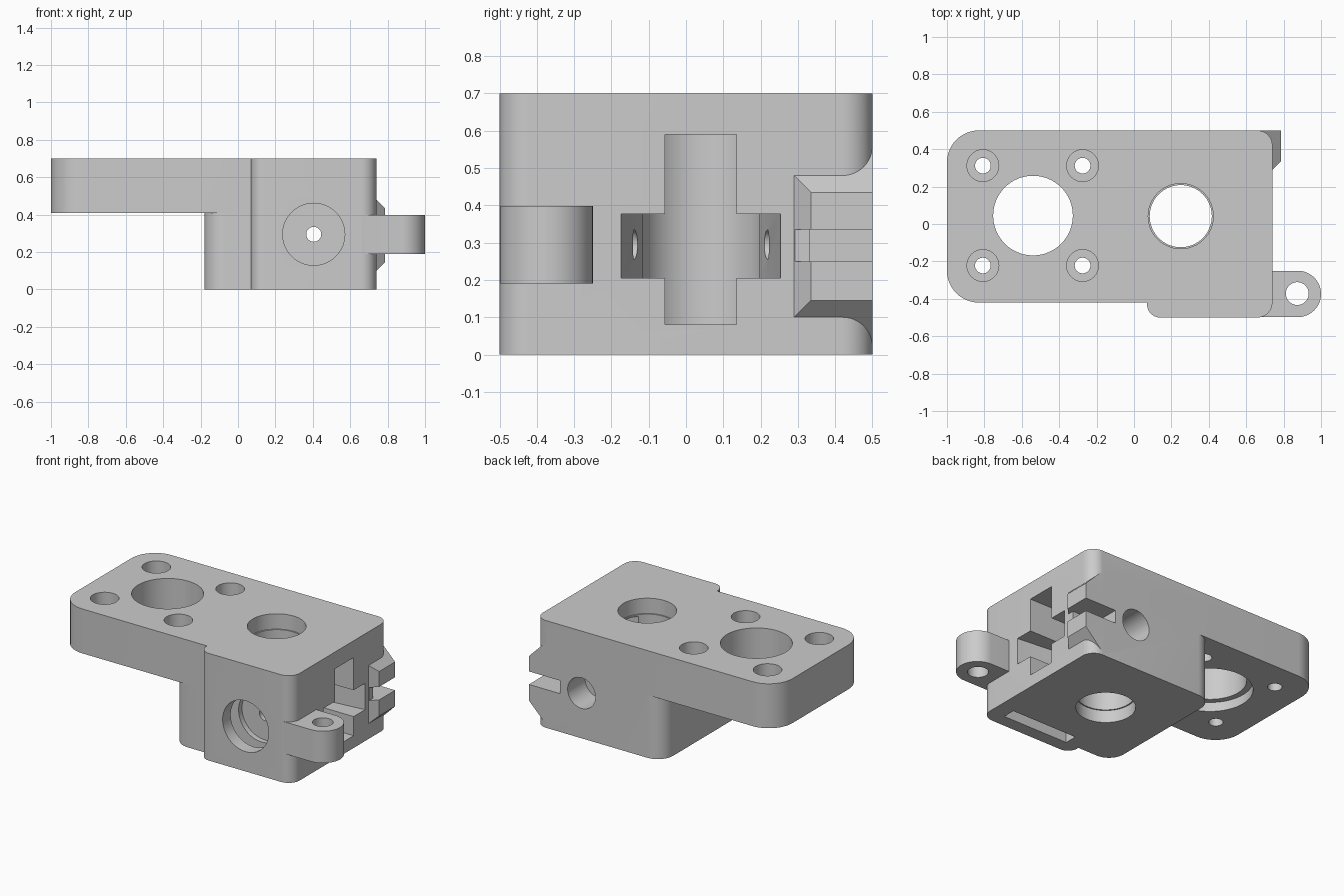
import bpy, bmesh, math
from mathutils import Vector

if "Cube" in bpy.data.objects:
    bpy.data.objects.remove(bpy.data.objects["Cube"])


def mesh_object(name, bm):
    bmesh.ops.recalc_face_normals(bm, faces=bm.faces[:])
    me = bpy.data.meshes.new(name)
    bm.to_mesh(me)
    bm.free()
    ob = bpy.data.objects.new(name, me)
    bpy.context.collection.objects.link(ob)
    return ob


def rounded(points, steps=12):
    """Outline from (u, v, corner radius) points."""
    out = []
    for i, (u, v, r) in enumerate(points):
        p = Vector((u, v))
        if r == 0:
            out.append(p)
            continue
        a = (Vector(points[i - 1][:2]) - p).normalized()
        b = (Vector(points[(i + 1) % len(points)][:2]) - p).normalized()
        c = p + (a + b) * r          # all rounded corners are square
        for k in range(steps + 1):
            t = k / steps * math.pi / 2
            out.append(c - b * r * math.cos(t) - a * r * math.sin(t))
    return out


def circle(u, v, r, n=64):
    return [(u + r * math.cos(2 * math.pi * k / n), v + r * math.sin(2 * math.pi * k / n))
            for k in range(n)]


def rect(u0, u1, v0, v1):
    return [(u0, v0), (u1, v0), (u1, v1), (u0, v1)]


def prism(name, outline, lo, hi, axis='z'):
    bm = bmesh.new()
    place = (lambda u, v, w: (u, v, w)) if axis == 'z' else (lambda u, v, w: (u, w, v))
    rings = [[bm.verts.new(place(u, v, w)) for u, v in outline] for w in (lo, hi)]
    bm.faces.new(rings[0])
    bm.faces.new(rings[1])
    n = len(outline)
    for i in range(n):
        j = (i + 1) % n
        bm.faces.new((rings[0][i], rings[0][j], rings[1][j], rings[1][i]))
    return mesh_object(name, bm)


def combine(body, other, operation):
    mod = body.modifiers.new("join", 'BOOLEAN')
    mod.operation, mod.object, mod.solver = operation, other, 'EXACT'
    bpy.context.view_layer.objects.active = body
    bpy.ops.object.modifier_apply(modifier=mod.name)
    bpy.data.objects.remove(other, do_unlink=True)


def cut(outline, lo, hi, axis='z'):
    combine(body, prism("cutter", outline, lo, hi, axis), 'DIFFERENCE')


# Motor plate with the thicker front shoulder
front = [(0.07, -0.42, 0), (0.07, -0.5, 0.07), (0.74, -0.5, 0.08), (0.74, 0.5, 0.08)]
body = prism("extruder_body", rounded([(-1, 0.5, 0.17), (-1, -0.42, 0.17)] + front), 0.41, 0.7)

# Lower block
combine(body, prism("lower_block", rounded([(-0.18, 0.5, 0.11), (-0.18, -0.42, 0.11)] + front),
                    0, 0.41), 'UNION')

# Hinge lug
lug = rounded([(0.6, -0.498, 0), (0.998, -0.498, 0.124), (0.998, -0.25, 0.1239), (0.6, -0.25, 0)])
lug = [(0.6 + (u - 0.6) * 1.005, v) for u, v in lug]
combine(body, prism("hinge_lug", lug, 0.19, 0.398), 'UNION')

# Bevelled clamp boss at the back right
bm = bmesh.new()
ends = []
for x, y, z0, z1 in ((0.65, 0.2, 0.01, 0.57), (0.785, 0.335, 0.145, 0.435)):
    ends.append([bm.verts.new((x, yy, zz)) for yy, zz in rect(y, 0.5, z0, z1)])
bm.faces.new(ends[0])
bm.faces.new(ends[1])
for i in range(4):
    j = (i + 1) % 4
    bm.faces.new((ends[0][i], ends[0][j], ends[1][j], ends[1][i]))
combine(body, mesh_object("clamp_boss", bm), 'UNION')

# Clamp screw slot
cut(rect(0.56, 0.9, 0.333, 0.6), 0.25, 0.335)
cut(rect(0.742, 0.9, 0.27, 0.4), 0.25, 0.335)

# Motor opening with recess below, and four counterbored screw holes
cut(circle(-0.54, 0.045, 0.213), 0.3, 0.8)
cut(circle(-0.54, 0.045, 0.25), 0.3, 0.47)
for x in (-0.808, -0.275):
    for y in (-0.222, 0.312):
        cut(circle(x, y, 0.042, 32), 0.3, 0.8)
        cut(circle(x, y, 0.085, 48), 0.55, 0.8)

# Drive bore with bearing seats at both ends
cut(circle(0.25, 0.042, 0.166), -0.1, 0.8)
cut(circle(0.25, 0.042, 0.174), 0.6, 0.8)
cut(circle(0.25, 0.042, 0.174), -0.1, 0.08)

# Idler pockets opening to the right
cut(rect(0.25, 0.9, -0.056, 0.136), 0.08, 0.59)
cut([(0.3, -0.115), (0.4, -0.138), (0.75, -0.175), (0.75, 0.255), (0.4, 0.218), (0.3, 0.195)],
    0.205, 0.377)

# Feed path: front socket, narrow channel, rear port
cut(circle(0.405, 0.295, 0.04, 32), -0.6, 0.6, 'y')
cut(circle(0.405, 0.295, 0.166), -0.6, -0.3, 'y')
cut(circle(0.405, 0.295, 0.1, 48), 0.32, 0.6, 'y')

# Retaining plate slot from the underside
cut([(0.165, -0.1), (0.635, -0.1)] +
    [(0.4 + 0.235 * math.cos(k * math.pi / 24), 0.295 + 0.235 * math.sin(k * math.pi / 24))
     for k in range(25)], -0.417, -0.335, 'y')

# Hinge pin hole
cut(circle(0.873, -0.372, 0.061, 48), 0.1, 0.5)

# Colour and shading
grey = bpy.data.materials.new("plain grey")
grey.diffuse_color = (0.6, 0.6, 0.6, 1)
grey.use_nodes = True
grey.node_tree.nodes["Principled BSDF"].inputs["Base Color"].default_value = grey.diffuse_color
body.data.materials.clear()
body.data.materials.append(grey)
for p in body.data.polygons:
    p.material_index = 0
bpy.ops.object.select_all(action='DESELECT')
body.select_set(True)
bpy.context.view_layer.objects.active = body
bpy.ops.object.shade_smooth_by_angle(angle=math.radians(30))
